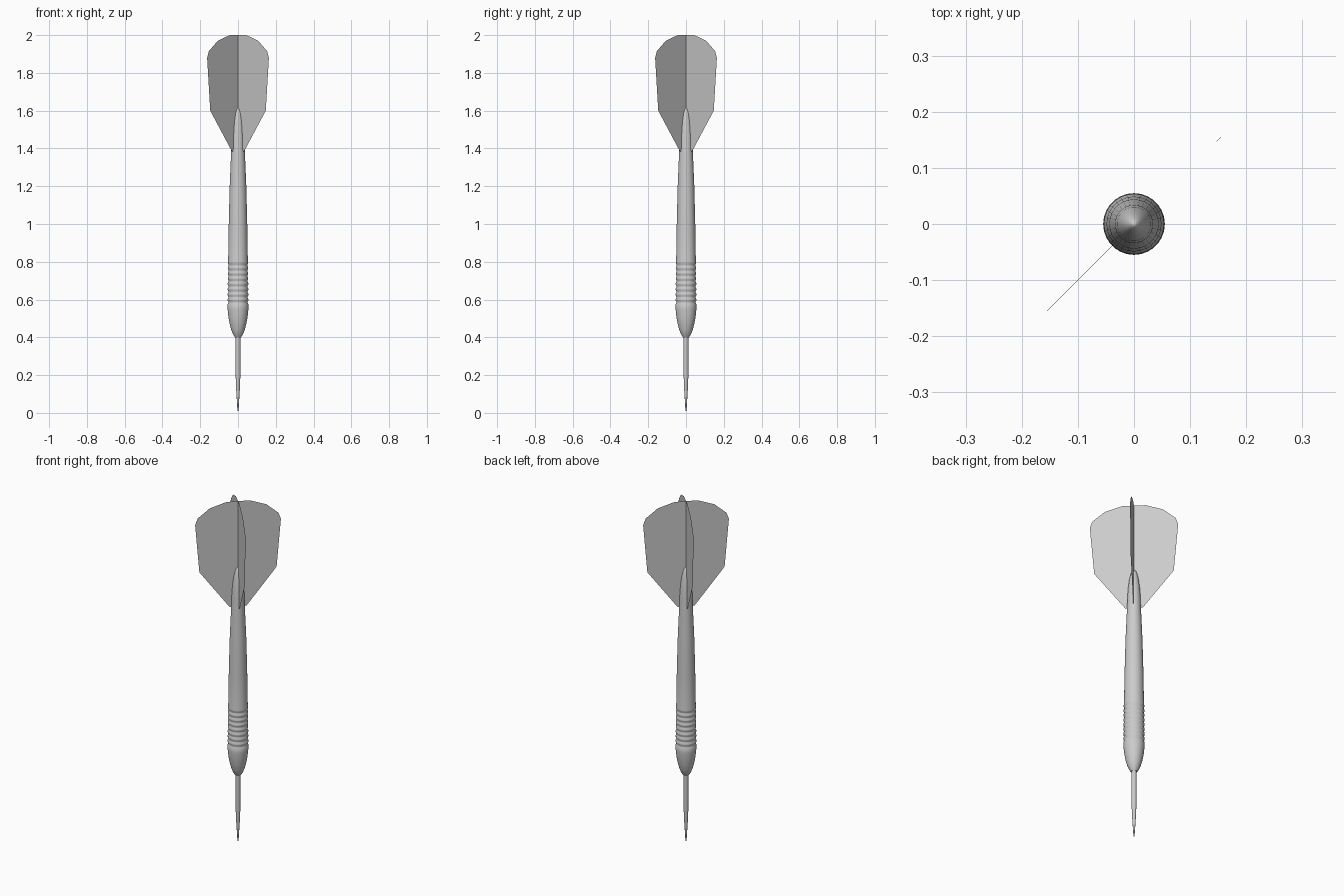
import bpy, bmesh, math

if "Cube" in bpy.data.objects:
    bpy.data.objects.remove(bpy.data.objects["Cube"])

def lathe(name, profile, sides=28):
    """Revolve (radius, z) points about z; zero radius gives a pole."""
    bm = bmesh.new()
    vs = [bm.verts.new((r, 0, z)) for r, z in profile]
    es = [bm.edges.new(p) for p in zip(vs, vs[1:])]
    bmesh.ops.spin(bm, geom=vs + es, cent=(0, 0, 0), axis=(0, 0, 1),
                   angle=math.tau, steps=sides)
    bmesh.ops.remove_doubles(bm, verts=bm.verts, dist=1e-5)
    bmesh.ops.recalc_face_normals(bm, faces=bm.faces)
    me = bpy.data.meshes.new(name)
    bm.to_mesh(me)
    bm.free()
    ob = bpy.data.objects.new(name, me)
    bpy.context.collection.objects.link(ob)
    bpy.context.view_layer.objects.active = ob
    ob.select_set(True)
    bpy.ops.object.shade_smooth_by_angle(angle=math.radians(40))
    ob.select_set(False)
    return ob

# Steel point
lathe("point", [(0, 0), (0.004, 0.03), (0.010, 0.13), (0.013, 0.21), (0.013, 0.41), (0, 0.41)])

# Barrel with rounded nose and ringed grip
barrel = [(0, 0.40), (0.016, 0.40), (0.026, 0.415), (0.036, 0.44), (0.045, 0.475),
          (0.051, 0.51), (0.055, 0.55), (0.055, 0.575)]
rings, z0, pitch = 8, 0.575, 0.028
for i in range(rings):
    z = z0 + i * pitch
    r = 0.055 - 0.0015 * i / rings
    barrel += [(r - 0.004, z + 0.007), (r - 0.004, z + 0.013),
               (r, z + 0.020), (r, z + pitch)]
# Tapering stem with domed end
barrel += [(0.052, 0.81), (0.049, 1.0), (0.044, 1.2), (0.036, 1.39)]
barrel += [(0.035 * math.cos(a), 1.40 + 0.215 * math.sin(a))
           for a in (math.radians(d) for d in (15, 30, 45, 58, 70, 80))]
barrel += [(0, 1.617)]
lathe("barrel", barrel)

# Two crossed flights: thin sheets on the diagonals
half = [(0.046, 1.385), (0.208, 1.60), (0.231, 1.878), (0.218, 1.915),
        (0.152, 1.970), (0.062, 2.0)]
outline = half + [(-r, z) for r, z in reversed(half)]
for name, deg in (("flight_a", 45), ("flight_b", 135)):
    c, s = math.cos(math.radians(deg)), math.sin(math.radians(deg))
    me = bpy.data.meshes.new(name)
    me.from_pydata([(r * c, r * s, z) for r, z in outline], [], [range(len(outline))])
    bpy.context.collection.objects.link(bpy.data.objects.new(name, me))
